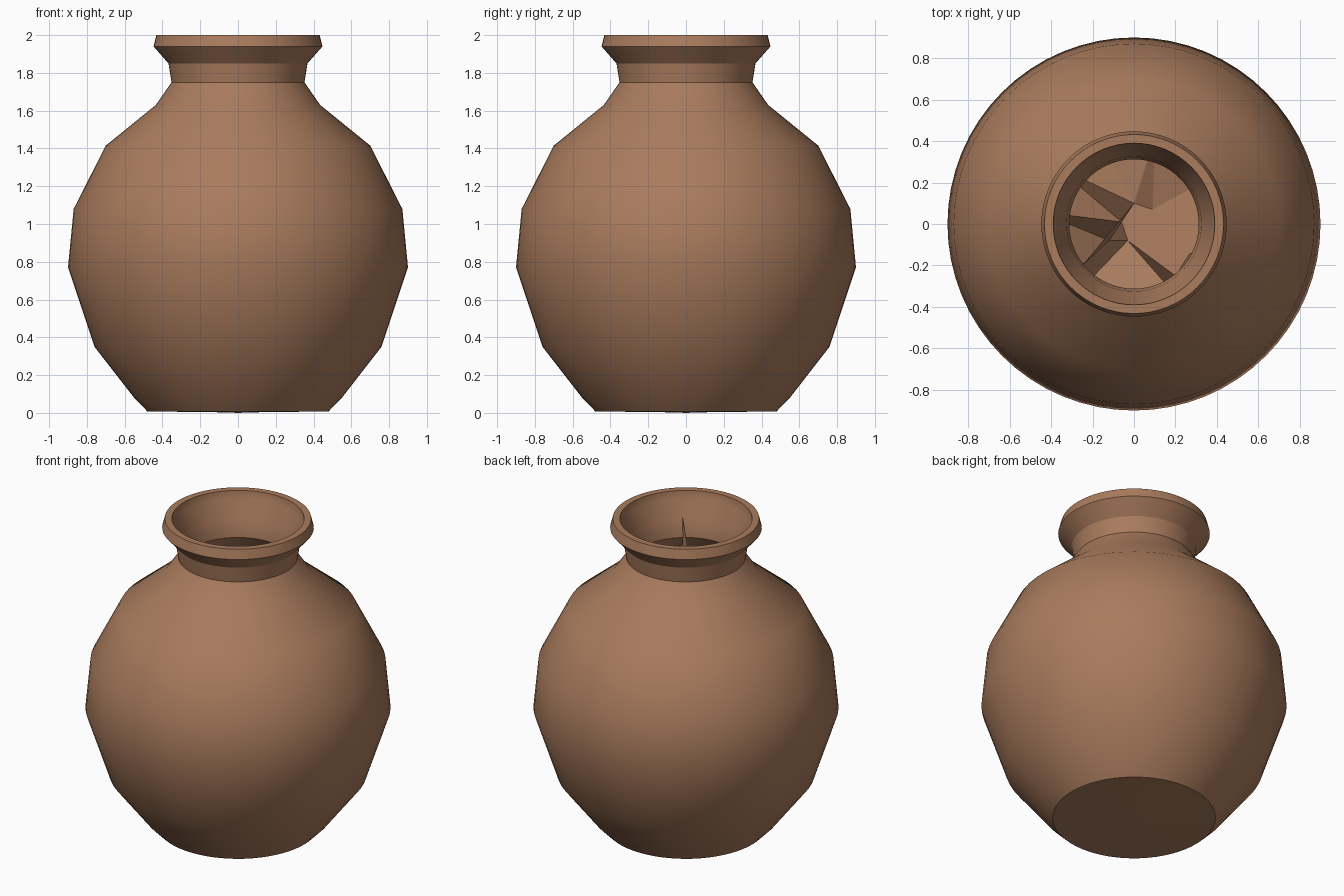
import bpy, bmesh, math

if "Cube" in bpy.data.objects:
    bpy.data.objects.remove(bpy.data.objects["Cube"])

clay = bpy.data.materials.new("clay")
clay.diffuse_color = (0.40, 0.20, 0.11, 1)
clay.use_nodes = True
clay.node_tree.nodes["Principled BSDF"].inputs["Base Color"].default_value = clay.diffuse_color


def add_object(name, bm, angle=None):
    bmesh.ops.recalc_face_normals(bm, faces=bm.faces)
    mesh = bpy.data.meshes.new(name)
    bm.to_mesh(mesh)
    bm.free()
    ob = bpy.data.objects.new(name, mesh)
    bpy.context.collection.objects.link(ob)
    mesh.materials.append(clay)
    if angle:
        bpy.ops.object.select_all(action='DESELECT')
        ob.select_set(True)
        bpy.context.view_layer.objects.active = ob
        bpy.ops.object.shade_smooth_by_angle(angle=math.radians(angle))
    return ob


def lathe(name, profile, steps=64, angle=32):
    bm = bmesh.new()
    verts = [bm.verts.new((r, 0, z)) for r, z in profile]
    edges = [bm.edges.new(pair) for pair in zip(verts, verts[1:])]
    bmesh.ops.spin(bm, geom=verts + edges, cent=(0, 0, 0), axis=(0, 0, 1),
                   angle=math.tau, steps=steps, use_duplicate=False)
    bmesh.ops.remove_doubles(bm, verts=bm.verts, dist=1e-4)
    return add_object(name, bm, angle)


# pot wall: outside from the base up, over the lip, then down the inside
outer = [(0, 0), (0.08, 0.003), (0.48, 0.008), (0.55, 0.08), (0.76, 0.35),
         (0.90, 0.77), (0.87, 1.08), (0.70, 1.415), (0.435, 1.63),
         (0.352, 1.75), (0.368, 1.85), (0.447, 1.94), (0.432, 2.0)]
inner = [(0.39, 2.0), (0.385, 1.95), (0.325, 1.85), (0.312, 1.73),
         (0.40, 1.59), (0.65, 1.38), (0.82, 1.07), (0.85, 0.77),
         (0.71, 0.38), (0.51, 0.11), (0, 0.08)]
lathe("pot", outer + inner)

# broken faces of the shards inside the pot, below the neck
pts = {
    "peak": (0, 0.10, 1.55), "p1": (0.09, 0.07, 1.50),
    "p2": (0.27, -0.14, 1.58), "p3": (0.20, -0.25, 1.68),
    "p4": (-0.03, -0.08, 1.40), "p5": (-0.06, 0.01, 1.45),
    "p6": (-0.25, -0.20, 1.68), "p7": (-0.12, -0.08, 1.35),
    "w1": (0.10, 0.42, 1.58), "w2": (0.40, 0.24, 1.55),
    "w3": (0.44, -0.20, 1.55), "w4": (0.25, -0.40, 1.55),
    "w5": (-0.30, -0.36, 1.55), "w6": (-0.46, 0.06, 1.55),
    "w7": (-0.38, 0.28, 1.55), "w8": (-0.17, 0.42, 1.55),
}
shards = ["peak p1 w1", "peak w1 w8", "peak w8 w7", "peak w7 p5",
          "p5 w7 w6", "p5 w6 p7", "peak p5 p7 p6", "p7 w6 p6", "p6 w6 w5",
          "p1 w2 w1", "p1 p2 w3 w2", "peak p5 p4 p3 p2 p1", "p5 p7 p4",
          "p4 p7 p6 w5", "p4 w5 w4", "p4 w4 p3", "p3 w4 w3 p2"]
bm = bmesh.new()
v = {k: bm.verts.new(co) for k, co in pts.items()}
for s in shards:
    bm.faces.new([v[k] for k in s.split()])
add_object("inner_shards", bm)

# slivers of the cracks that stand up against the neck wall
bm = bmesh.new()
for tri in [((0.20, -0.25, 1.86), (0.20, -0.25, 1.60), (0.04, -0.13, 1.55)),
            ((-0.25, -0.20, 1.74), (-0.25, -0.20, 1.60), (-0.12, -0.07, 1.50))]:
    bm.faces.new([bm.verts.new(p) for p in tri])
add_object("crack_slivers", bm)
